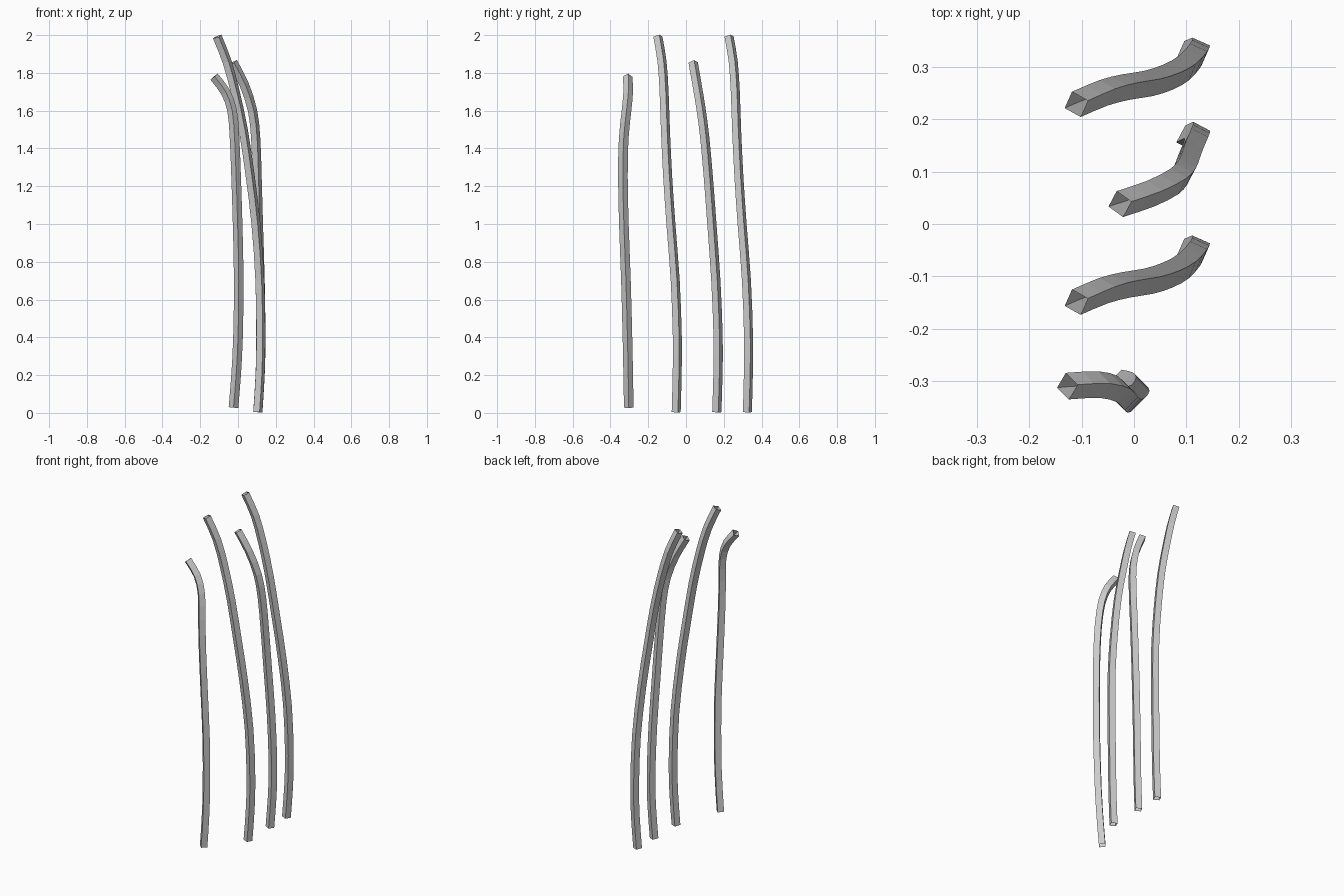
import bpy, bmesh, math
from mathutils import Vector

if "Cube" in bpy.data.objects:
    bpy.data.objects.remove(bpy.data.objects["Cube"])

SIDE = 0.036   # edge of the square section


def smooth_path(pts, sub=2):
    # Catmull-Rom through the control points
    p = [Vector(q) for q in pts]
    p = [2 * p[0] - p[1]] + p + [2 * p[-1] - p[-2]]
    out = []
    for i in range(1, len(p) - 2):
        a, b, c, d = p[i - 1:i + 3]
        for k in range(sub):
            t = k / sub
            out.append(0.5 * (2 * b + (c - a) * t + (2 * a - 5 * b + 4 * c - d) * t ** 2
                              + (3 * b - a - 3 * c + d) * t ** 3))
    return out + [p[-2]]


def stalk(name, pts, angle, offset=(0, 0, 0)):
    # Open square tube swept along a path, section turned by angle
    path = smooth_path(pts)
    ref = Vector((math.cos(angle), math.sin(angle), 0))
    bm = bmesh.new()
    rings = []
    for i, c in enumerate(path):
        t = (path[min(i + 1, len(path) - 1)] - path[max(i - 1, 0)]).normalized()
        u = (ref - t * ref.dot(t)).normalized()
        v = t.cross(u)
        h = SIDE / 2
        rings.append([bm.verts.new(c + u * a * h + v * b * h)
                      for a, b in ((-1, -1), (1, -1), (1, 1), (-1, 1))])
    for r, s in zip(rings, rings[1:]):
        for k in range(4):
            n = (k + 1) % 4
            bm.faces.new((r[k], r[n], s[n], s[k]))
    me = bpy.data.meshes.new(name)
    bm.to_mesh(me)
    bm.free()
    ob = bpy.data.objects.new(name, me)
    ob.location = offset
    bpy.context.collection.objects.link(ob)


# Two matching tall stalks
tall = [(0.105, 0.325, 0.004), (0.117, 0.330, 0.2), (0.121, 0.331, 0.4), (0.116, 0.320, 0.7),
        (0.095, 0.297, 1.0), (0.065, 0.280, 1.25), (0.028, 0.268, 1.5), (-0.015, 0.261, 1.7),
        (-0.058, 0.250, 1.86), (-0.11, 0.228, 1.992)]
stalk("tall_stalk_back", tall, math.radians(-24))
stalk("tall_stalk_middle", tall, math.radians(-24), (0, -0.377, 0))

# Shorter stalk with a bent tip
stalk("short_stalk", [(0.105, 0.163, 0.004), (0.117, 0.169, 0.2), (0.121, 0.170, 0.4),
                      (0.117, 0.158, 0.7), (0.108, 0.137, 1.0), (0.101, 0.118, 1.25),
                      (0.094, 0.100, 1.45), (0.077, 0.081, 1.6), (0.032, 0.058, 1.74),
                      (-0.027, 0.038, 1.855)], math.radians(-28))

# Front stalk with a hooked tip
stalk("hooked_stalk", [(-0.024, -0.303, 0.028), (-0.01, -0.306, 0.2), (0, -0.310, 0.4),
                       (0.004, -0.318, 0.7), (-0.002, -0.329, 1.0), (-0.010, -0.334, 1.25),
                       (-0.018, -0.330, 1.45), (-0.031, -0.315, 1.6), (-0.067, -0.306, 1.7),
                       (-0.127, -0.309, 1.78)], math.radians(45))
